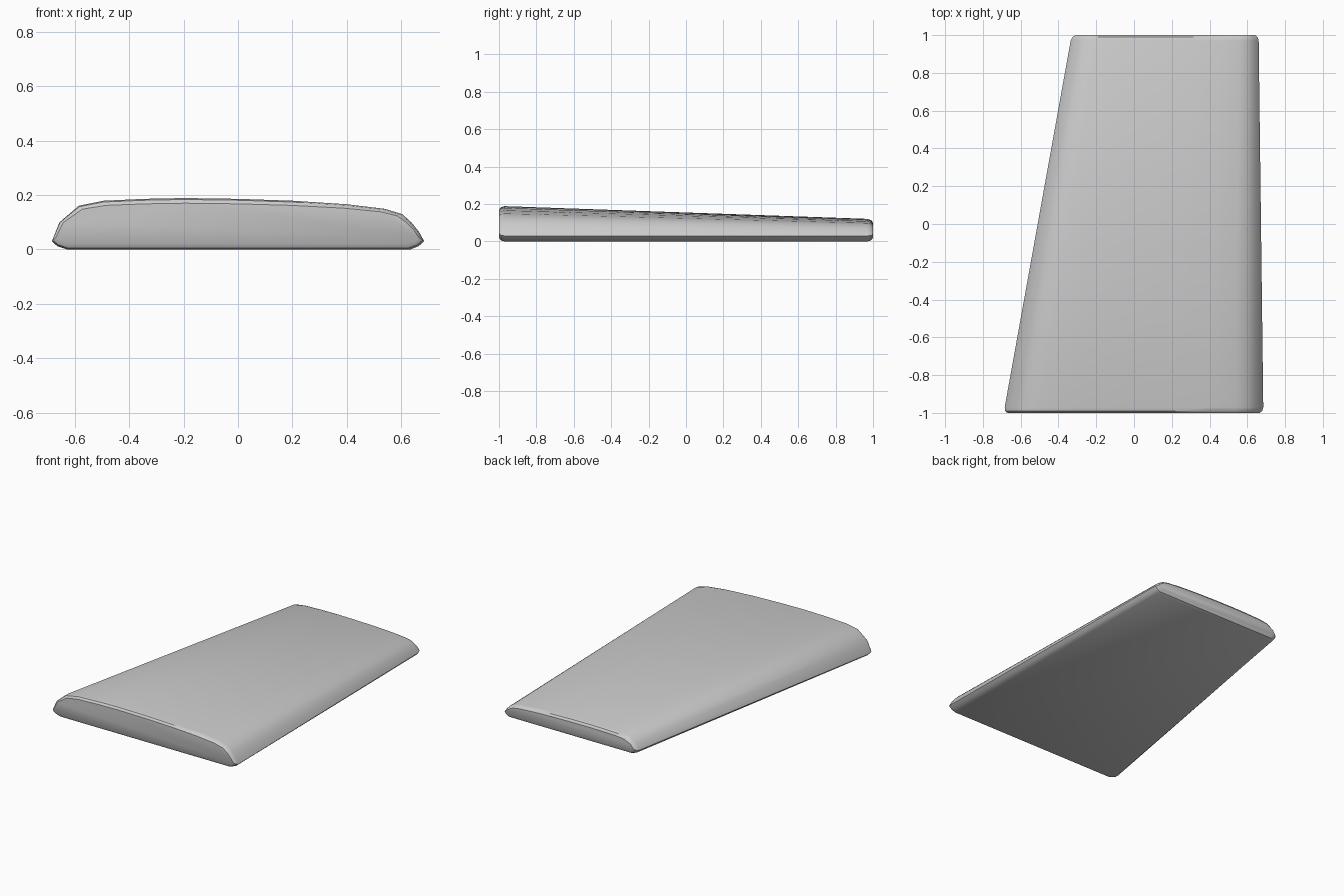
import bpy, bmesh

if "Cube" in bpy.data.objects:
    bpy.data.objects.remove(bpy.data.objects["Cube"])

# Cross-section at the wide front end and the narrow back end (x, z)
FRONT = [(-0.635, 0), (-0.67, 0.012), (-0.69, 0.03), (-0.662, 0.10), (-0.59, 0.162),
         (-0.50, 0.180), (-0.35, 0.187), (-0.20, 0.19), (0.0, 0.187), (0.20, 0.180),
         (0.40, 0.167), (0.54, 0.150), (0.605, 0.130), (0.64, 0.098), (0.668, 0.062),
         (0.685, 0.03), (0.665, 0.012), (0.635, 0)]
BACK_LEFT, BACK_RIGHT, BACK_HEIGHT = -0.33, 0.66, 0.12


def back_point(x, z):
    u = (x + 0.69) / 1.375
    zb = z if z <= 0.03 else 0.03 + (z - 0.03) * (BACK_HEIGHT - 0.03) / 0.16
    return BACK_LEFT + u * (BACK_RIGHT - BACK_LEFT), zb


BACK = [back_point(x, z) for x, z in FRONT]


def section(bm, y, inset):
    """One ring of the loft, shrunk inwards by the inset for rounded ends."""
    t = (y + 1) / 2
    pts = [(a[0] + (b[0] - a[0]) * t, a[1] + (b[1] - a[1]) * t)
           for a, b in zip(FRONT, BACK)]
    xs = [p[0] for p in pts]
    zs = [p[1] for p in pts]
    cx, cz = (min(xs) + max(xs)) / 2, max(zs) / 2
    sx = 1 - inset / (max(xs) - cx)
    sz = 1 - inset / cz
    return [bm.verts.new((cx + (x - cx) * sx, y, cz + (z - cz) * sz)) for x, z in pts]


# Tapered, softly crowned body with rounded ends
bm = bmesh.new()
stations = [(-1, 0.02), (-0.99, 0.006), (-0.97, 0), (0.97, 0), (0.99, 0.006), (1, 0.02)]
rings = [section(bm, y, d) for y, d in stations]
n = len(FRONT)
for r0, r1 in zip(rings, rings[1:]):
    for i in range(n):
        j = (i + 1) % n
        bm.faces.new((r0[i], r0[j], r1[j], r1[i]))
bm.faces.new(rings[0])
bm.faces.new(rings[-1])
bmesh.ops.recalc_face_normals(bm, faces=bm.faces)
mesh = bpy.data.meshes.new("tapered_panel")
bm.to_mesh(mesh)
bm.free()
panel = bpy.data.objects.new("tapered_panel", mesh)
bpy.context.collection.objects.link(panel)

# Smooth shading with crisp edges
bpy.context.view_layer.objects.active = panel
panel.select_set(True)
bpy.ops.object.shade_smooth_by_angle(angle=0.6)
